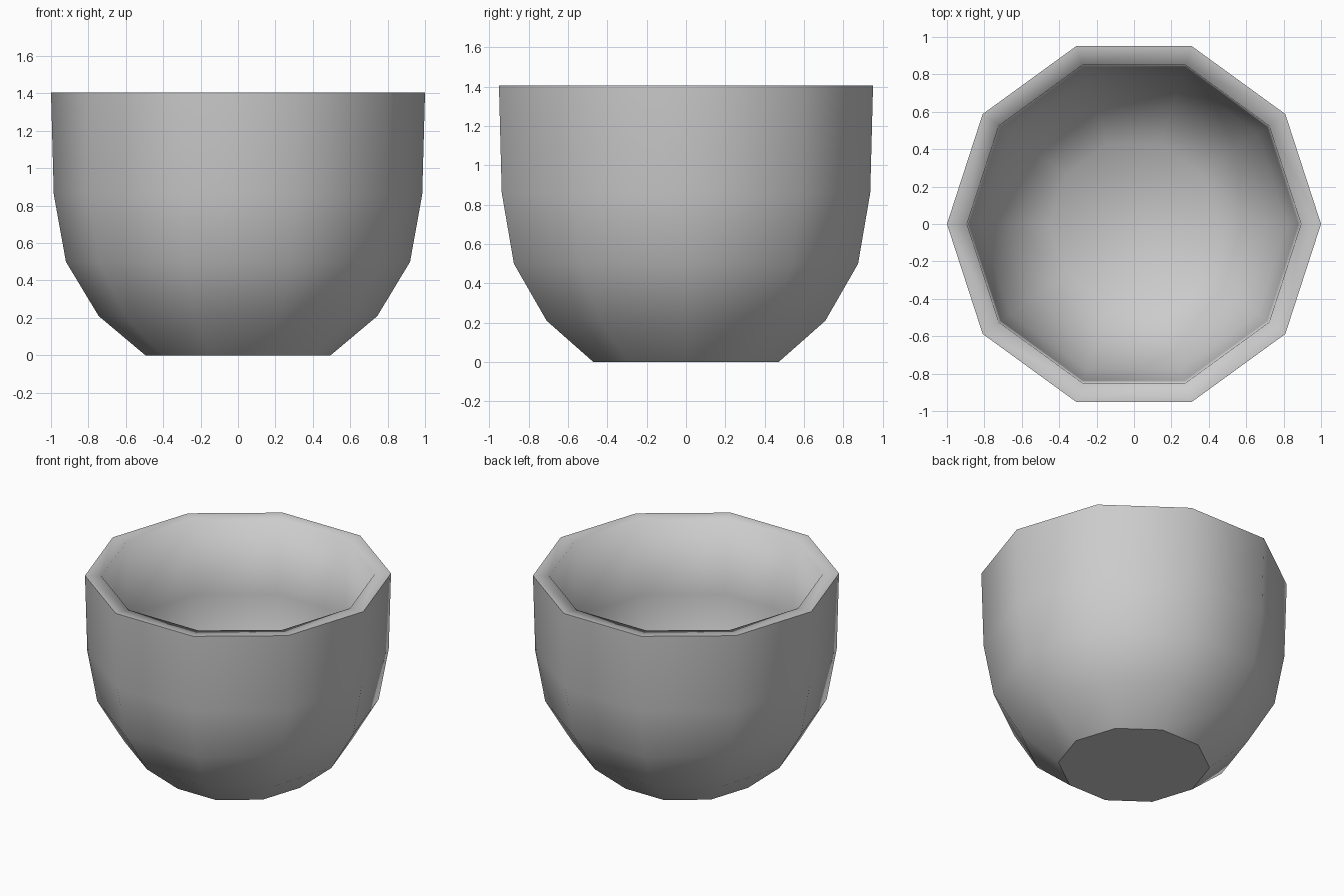
import bpy, bmesh
from math import cos, sin, tau

if "Cube" in bpy.data.objects:
    bpy.data.objects.remove(bpy.data.objects["Cube"])

SIDES = 10
# (radius, height) from the foot, over the rim, down to the inner floor
OUTER = [(0.495, 0.0), (0.745, 0.21), (0.92, 0.50), (0.985, 0.86), (1.0, 1.405)]
INNER = [(0.893, 1.40), (0.88, 0.87), (0.82, 0.54), (0.67, 0.29), (0.45, 0.10)]

bm = bmesh.new()


def ring(r, z):
    return [bm.verts.new((r * cos(tau * i / SIDES), r * sin(tau * i / SIDES), z))
            for i in range(SIDES)]


# Faceted bowl wall
rings = [ring(r, z) for r, z in OUTER + INNER]
for a, b in zip(rings, rings[1:]):
    for i in range(SIDES):
        j = (i + 1) % SIDES
        bm.faces.new((a[i], a[j], b[j], b[i]))

# Foot and inner floor
bm.faces.new(rings[0][::-1])
bm.faces.new(rings[-1])
bmesh.ops.recalc_face_normals(bm, faces=bm.faces)

# Smooth sides with crisp foot and outer rim
for f in bm.faces:
    f.smooth = True
for loop in (rings[0], rings[len(OUTER) - 1]):
    for i in range(SIDES):
        bm.edges.get((loop[i], loop[(i + 1) % SIDES])).smooth = False

mesh = bpy.data.meshes.new("bowl")
bm.to_mesh(mesh)
bm.free()
bpy.context.collection.objects.link(bpy.data.objects.new("bowl", mesh))
